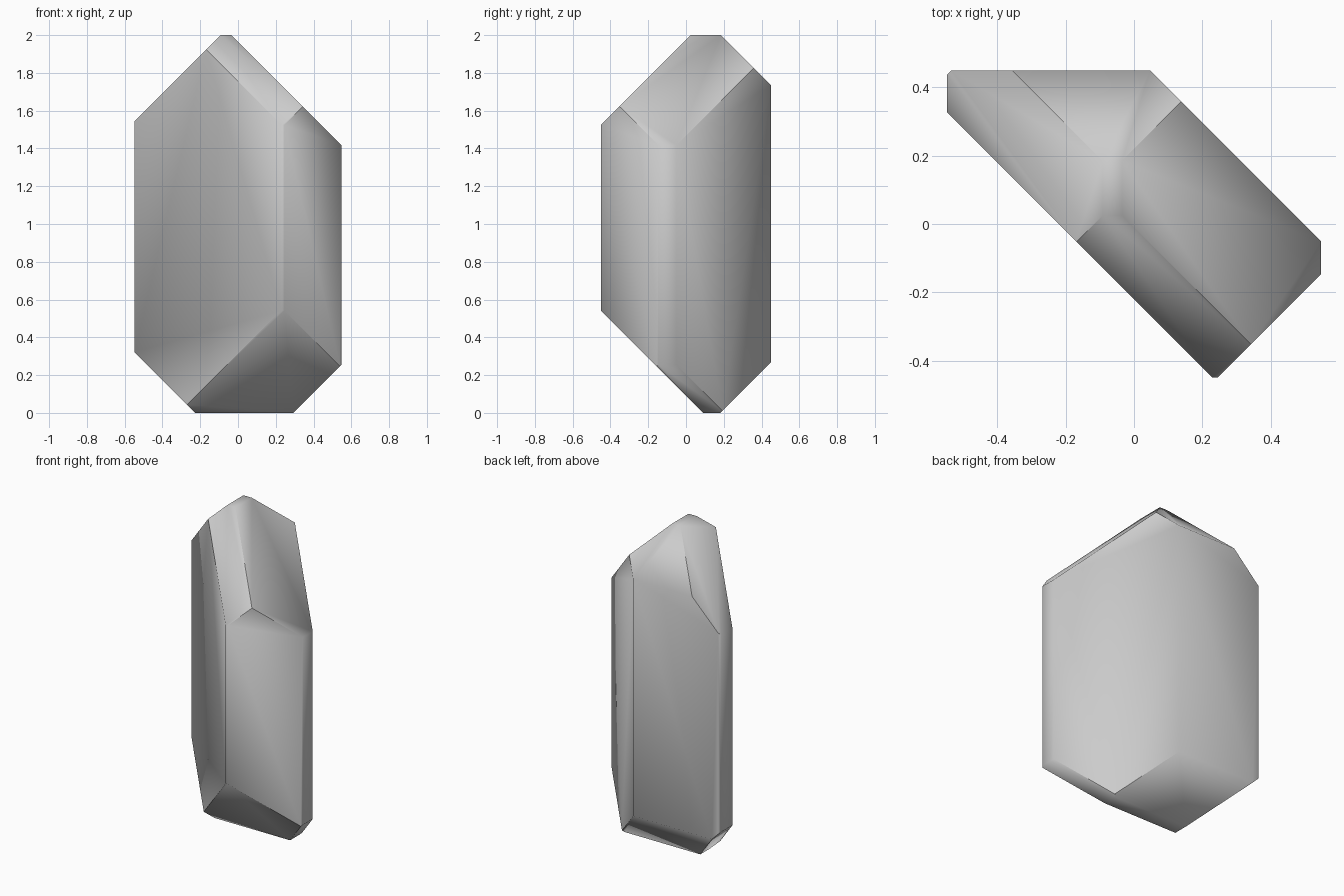
import bpy, bmesh, math
from mathutils import Vector, Matrix

if "Cube" in bpy.data.objects:
    bpy.data.objects.remove(bpy.data.objects["Cube"])

# Bounding block, centred on x and y, standing on z = 0
W, D, H = 1.096, 0.90, 2.0
bm = bmesh.new()
bmesh.ops.create_cube(bm, size=1, matrix=Matrix.Translation((0, 0, H / 2)) @ Matrix.Diagonal((W, D, H, 1)))

# 45 degree chamfer cuts: (normal, largest value of normal . point)
cuts = [
    ((1, 1, 0), 0.497), ((-1, -1, 0), 0.22), ((1, -1, 0), 0.695), ((-1, 1, 0), 0.985),
    ((1, 0, 1), 1.965), ((-1, 0, 1), 2.092), ((1, 0, -1), 0.293), ((-1, 0, -1), 0.226),
    ((0, 1, 1), 2.185), ((0, -1, 1), 1.975), ((0, 1, -1), 0.183), ((0, -1, -1), -0.092),
]
for n, d in cuts:
    n = Vector(n)
    res = bmesh.ops.bisect_plane(bm, geom=bm.verts[:] + bm.edges[:] + bm.faces[:], dist=1e-5,
                                 plane_co=n * (d / n.length_squared), plane_no=n, clear_outer=True)
    rim = [e for e in res["geom_cut"] if isinstance(e, bmesh.types.BMEdge) and e.is_boundary]
    bmesh.ops.edgeloop_fill(bm, edges=rim)
bmesh.ops.recalc_face_normals(bm, faces=bm.faces[:])

# Faceted stone with softly shaded shallow edges
mesh = bpy.data.meshes.new("faceted_stone")
bm.to_mesh(mesh)
bm.free()
stone = bpy.data.objects.new("faceted_stone", mesh)
bpy.context.collection.objects.link(stone)
bpy.context.view_layer.objects.active = stone
stone.select_set(True)
bpy.ops.object.shade_smooth_by_angle(angle=math.radians(50))
